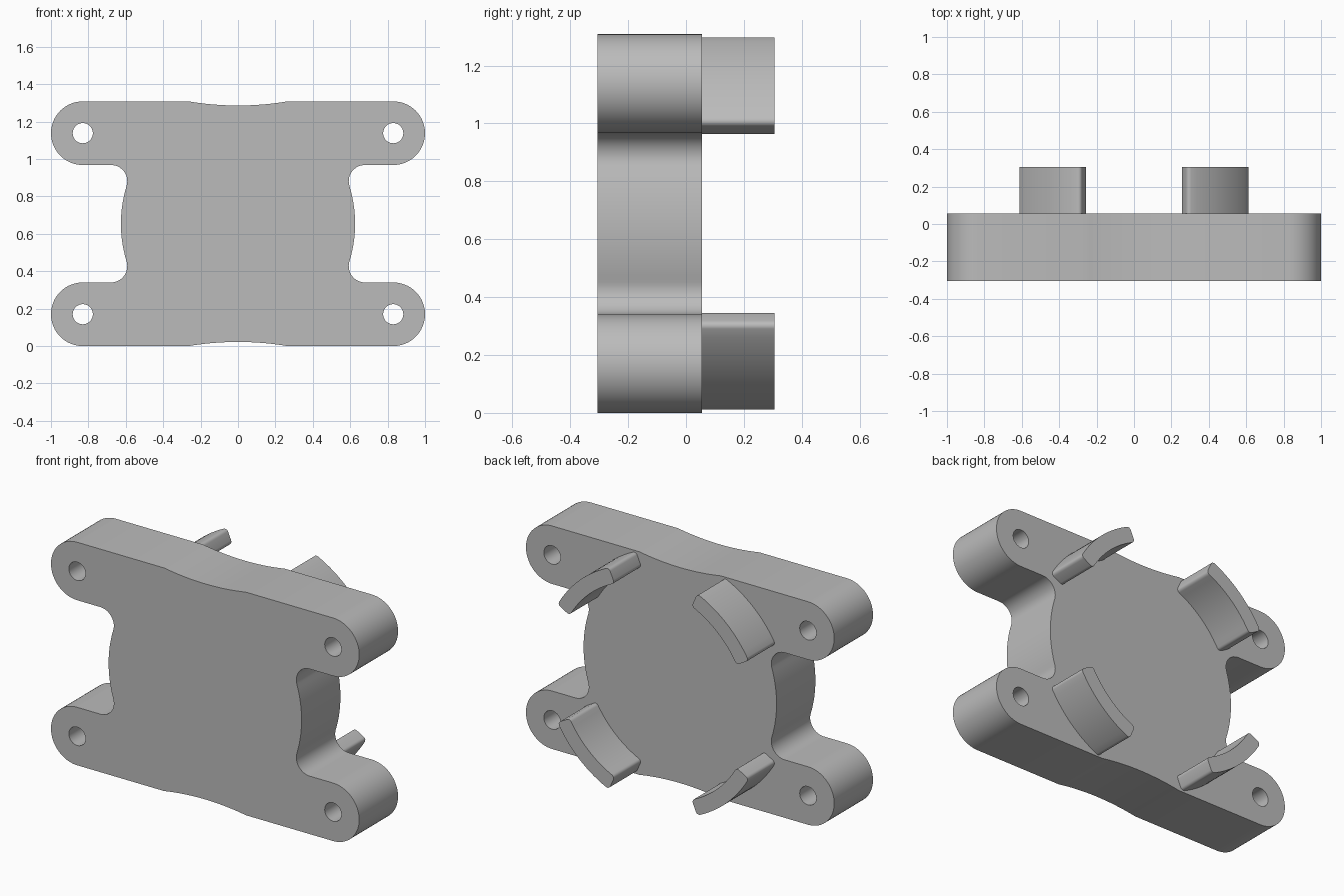
import bpy
import bmesh
from math import sin, cos, radians, degrees, asin, atan2, pi

old = bpy.data.objects.get("Cube")
if old:
    bpy.data.objects.remove(old, do_unlink=True)

MID = 0.654            # height of the plate centre
HOLE = (0.83, 0.484)   # lug centre, measured from the plate centre

grey = bpy.data.materials.new("plain_grey")
grey.use_nodes = True
grey.diffuse_color = (0.5, 0.5, 0.5, 1)
grey.node_tree.nodes["Principled BSDF"].inputs["Base Color"].default_value = (0.5, 0.5, 0.5, 1)


def arc(center, radius, start, end, steps):
    """Points along a circular arc, angles in degrees."""
    angles = [radians(start + (end - start) * i / steps) for i in range(steps + 1)]
    return [(center[0] + radius * cos(a), center[1] + radius * sin(a)) for a in angles]


def extrude_outlines(name, outlines, y0, y1):
    """Solid from closed x-z outlines (inner ones become holes) between two depths."""
    curve = bpy.data.curves.new(name, "CURVE")
    curve.dimensions = "2D"
    curve.fill_mode = "BOTH"
    curve.extrude = (y1 - y0) / 2
    for points in outlines:
        spline = curve.splines.new("POLY")
        spline.points.add(len(points) - 1)
        for p, (x, z) in zip(spline.points, points):
            p.co = (x, z, 0, 1)
        spline.use_cyclic_u = True
    obj = bpy.data.objects.new(name, curve)
    bpy.context.collection.objects.link(obj)
    obj.location = (0, (y0 + y1) / 2, MID)
    obj.rotation_euler = (pi / 2, 0, 0)
    bpy.ops.object.select_all(action="DESELECT")
    obj.select_set(True)
    bpy.context.view_layer.objects.active = obj
    bpy.ops.object.convert(target="MESH")
    obj = bpy.context.view_layer.objects.active
    bm = bmesh.new()
    bm.from_mesh(obj.data)
    bmesh.ops.remove_doubles(bm, verts=bm.verts, dist=0.0001)
    bmesh.ops.recalc_face_normals(bm, faces=bm.faces)
    bm.to_mesh(obj.data)
    bm.free()
    obj.data.materials.clear()
    obj.data.materials.append(grey)
    bpy.ops.object.shade_smooth_by_angle(angle=radians(25))
    return obj


# Quarter of the plate outline: side bulge, fillet, rounded lug, shallow dip
bulge_r, bulge_x = 0.687, -0.061
fillet = (0.679, 0.227)
tangent = degrees(atan2(fillet[1], fillet[0] - bulge_x))
dip_r = 1.6
dip = degrees(asin(0.265 / dip_r))
quarter = arc((bulge_x, 0), bulge_r, 0, tangent, 10)
quarter += arc(fillet, 0.087, 180 + tangent, 90, 14)[1:]
quarter += arc(HOLE, 0.17, -90, 90, 32)
quarter += arc((0, 0.632 + dip_r), dip_r, dip - 90, -90, 10)

# Mirror the quarter into the full plate
half = quarter + [(-x, z) for x, z in reversed(quarter[:-1])]
outline = half + [(x, -z) for x, z in reversed(half[1:-1])]
holes = [arc((sx * HOLE[0], sz * HOLE[1]), 0.054, 0, 360, 32)[:-1]
         for sx in (1, -1) for sz in (1, -1)]
extrude_outlines("mounting_plate", [outline] + holes, -0.305, 0.055)

# Curved tab profile: ring segment with rounded corners
inner, outer, start, end, corner = 0.62, 0.71, 29.2, 66.2, 0.02


def tab_corner(radius, angle, side, turn):
    a = radians(angle) + side * corner / radius
    return arc((radius * cos(a), radius * sin(a)), corner, angle + turn, angle + turn + 90, 5)


tab = tab_corner(outer - corner, start, 1, -90)
tab += arc((0, 0), outer, start + 2, end - 2, 14)[1:-1]
tab += tab_corner(outer - corner, end, -1, 0)
tab += tab_corner(inner + corner, end, -1, 90)
tab += arc((0, 0), inner, end - 2, start + 2, 14)[1:-1]
tab += tab_corner(inner + corner, start, 1, 180)

for sx, side in ((1, "left"), (-1, "right")):
    for sz, level in ((1, "upper"), (-1, "lower")):
        points = [(sx * x, sz * z) for x, z in tab]
        extrude_outlines(f"{level}_{side}_tab", [points], 0.055, 0.305)
